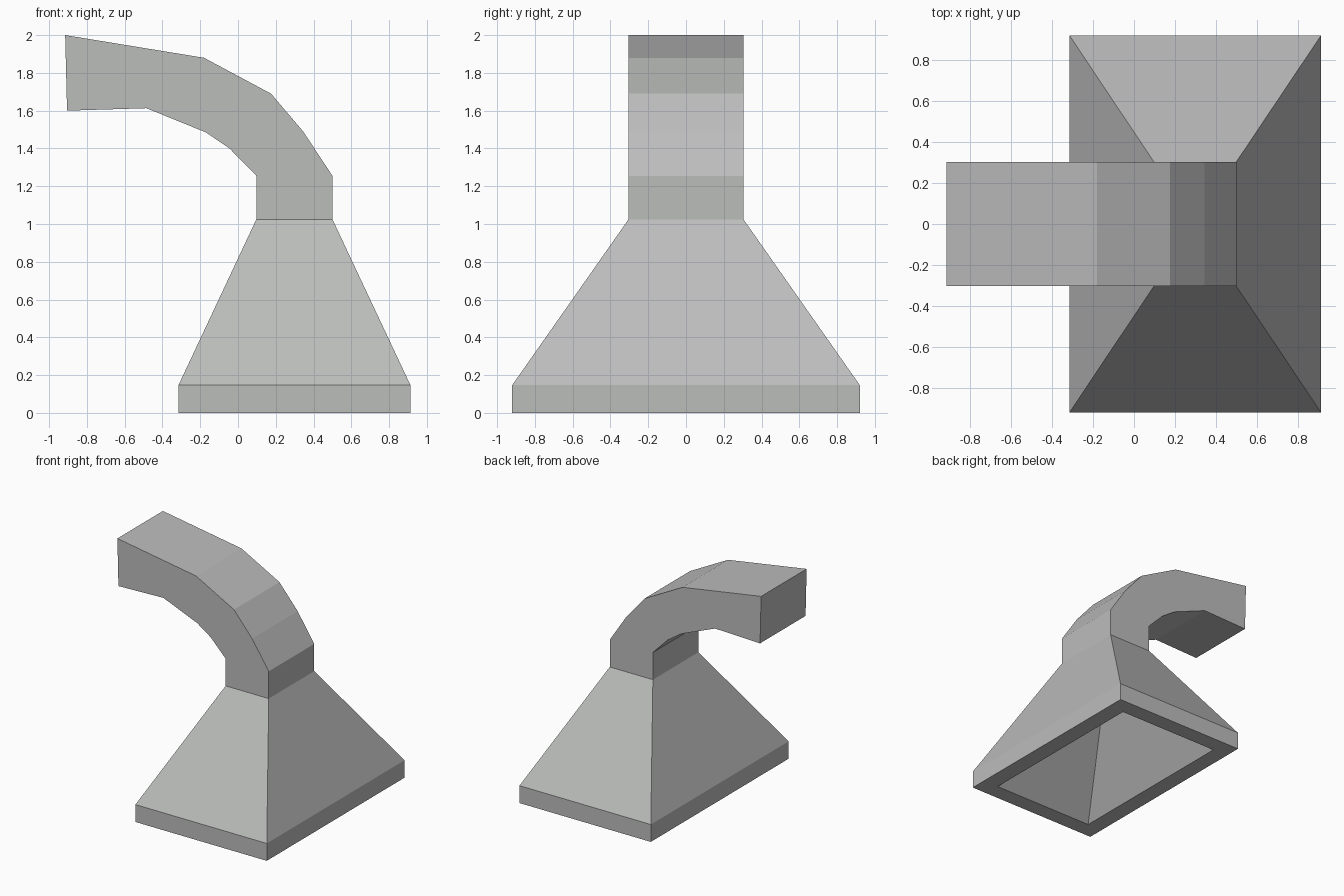
import bpy, bmesh

if "Cube" in bpy.data.objects:
    bpy.data.objects.remove(bpy.data.objects["Cube"])

metal = bpy.data.materials.new("grey metal")
metal.diffuse_color = (0.5, 0.51, 0.5, 1)
metal.use_nodes = True
metal.node_tree.nodes["Principled BSDF"].inputs["Base Color"].default_value = metal.diffuse_color


def finish(name, bm):
    bmesh.ops.recalc_face_normals(bm, faces=bm.faces)
    mesh = bpy.data.meshes.new(name)
    bm.to_mesh(mesh)
    bm.free()
    mesh.materials.append(metal)
    obj = bpy.data.objects.new(name, mesh)
    bpy.context.collection.objects.link(obj)
    return obj


# Hood: rectangular rings (x0, x1, half depth, z), from the inner ceiling
# down the cavity, around the rim, and up the outside to the neck
rings = [
    (0.19, 0.405, 0.18, 0.59),
    (-0.175, 0.77, 0.78, 0.0),
    (-0.315, 0.913, 0.92, 0.0),
    (-0.315, 0.913, 0.92, 0.147),
    (0.097, 0.50, 0.304, 1.025),
]
bm = bmesh.new()
loops = [[bm.verts.new(p) for p in
          ((x0, -d, z), (x1, -d, z), (x1, d, z), (x0, d, z))]
         for x0, x1, d, z in rings]
for a, b in zip(loops, loops[1:]):
    for i in range(4):
        j = (i + 1) % 4
        bm.faces.new((a[i], a[j], b[j], b[i]))
bm.faces.new(loops[0])
finish("hood", bm)

# Duct: curved side profile extruded across the depth, open at the neck
outer = [(0.50, 1.025), (0.50, 1.255), (0.345, 1.49), (0.175, 1.69),
         (-0.18, 1.88), (-0.915, 2.0)]
inner = [(-0.905, 1.60), (-0.485, 1.613), (-0.17, 1.485), (-0.045, 1.40),
         (0.097, 1.255), (0.097, 1.025)]
profile = outer + inner
bm = bmesh.new()
front, back = ([bm.verts.new((x, y, z)) for x, z in profile]
               for y in (-0.304, 0.304))
bm.faces.new(front)
bm.faces.new(back)
for i in range(len(profile) - 1):
    bm.faces.new((front[i], front[i + 1], back[i + 1], back[i]))
finish("duct", bm)
